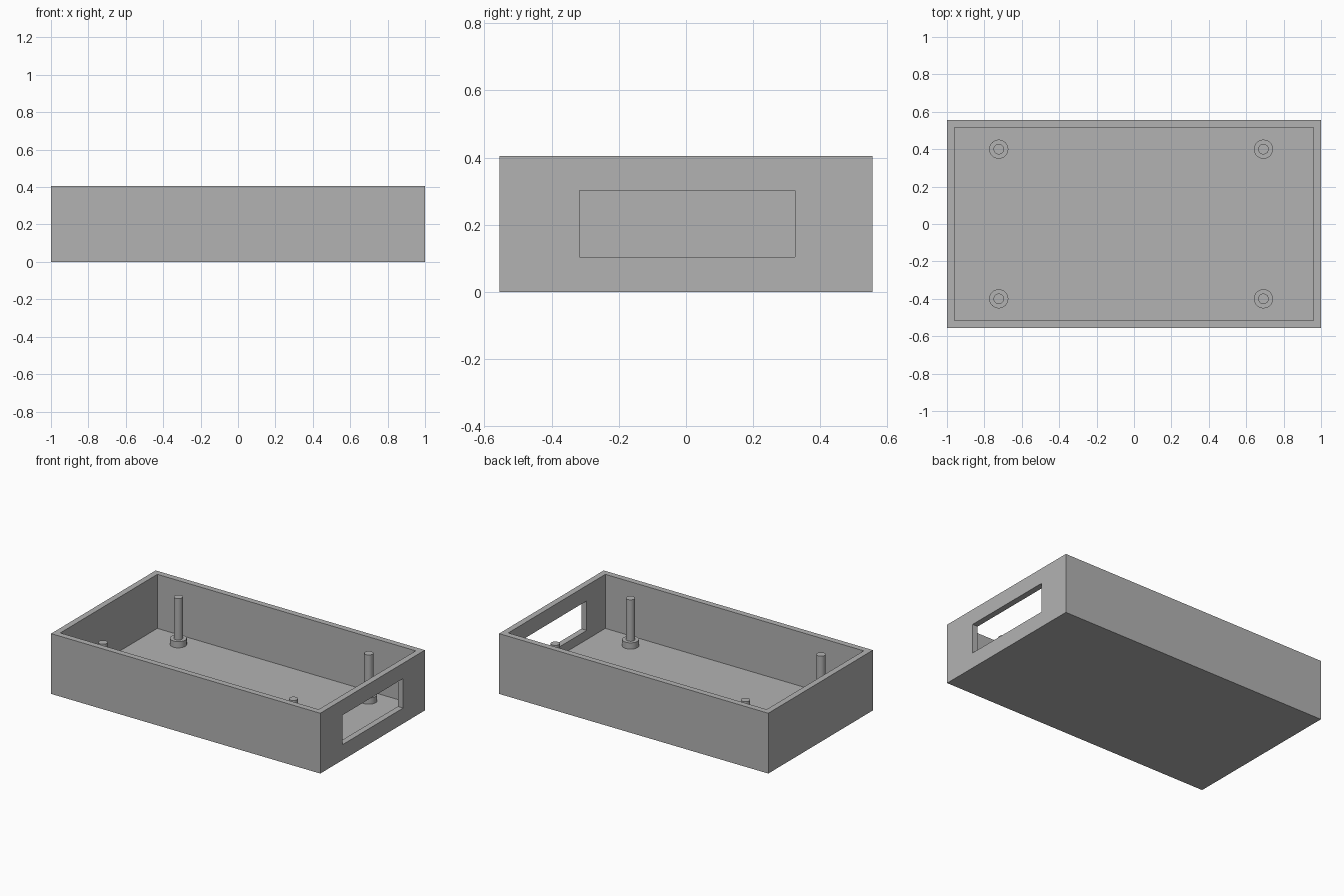
import bpy
import math

LENGTH, WIDTH, HEIGHT = 2.0, 1.11, 0.405
WALL, FLOOR = 0.04, 0.042

cube = bpy.data.objects.get("Cube")
if cube:
    bpy.data.objects.remove(cube, do_unlink=True)

grey = bpy.data.materials.new("plain grey")
grey.use_nodes = True
colour = (0.45, 0.45, 0.45, 1)
grey.diffuse_color = colour
grey.node_tree.nodes["Principled BSDF"].inputs["Base Color"].default_value = colour


def box(name, low, high):
    """Axis-aligned box between two corners."""
    centre = [(a + b) / 2 for a, b in zip(low, high)]
    bpy.ops.mesh.primitive_cube_add(size=1, location=centre)
    obj = bpy.context.object
    obj.name = name
    obj.scale = [b - a for a, b in zip(low, high)]
    bpy.ops.object.transform_apply(location=True, rotation=False, scale=True)
    obj.data.materials.append(grey)
    return obj


def cut(target, cutter):
    """Subtract the cutter from the target, then discard it."""
    cutter.hide_render = True
    mod = target.modifiers.new("cut", 'BOOLEAN')
    mod.operation = 'DIFFERENCE'
    mod.solver = 'EXACT'
    mod.object = cutter
    bpy.context.view_layer.objects.active = target
    bpy.ops.object.modifier_apply(modifier=mod.name)
    bpy.data.objects.remove(cutter, do_unlink=True)


def cylinder(name, x, y, radius, bottom, top):
    bpy.ops.mesh.primitive_cylinder_add(
        vertices=40, radius=radius, depth=top - bottom,
        location=(x, y, (bottom + top) / 2))
    obj = bpy.context.object
    obj.name = name
    obj.data.materials.append(grey)
    bpy.ops.object.shade_smooth_by_angle(angle=math.radians(30))


# Open tray with a window in one end wall
hx, hy = LENGTH / 2, WIDTH / 2
tray = box("tray", (-hx, -hy, 0), (hx, hy, HEIGHT))
cut(tray, box("cavity_cutter", (WALL - hx, WALL - hy, FLOOR),
              (hx - WALL, hy - WALL, HEIGHT + 0.1)))
cut(tray, box("window_cutter", (hx - 0.1, -0.317, 0.104), (hx + 0.1, 0.325, 0.302)))

# Four mounting posts, each with a wider collar at the foot
for side, x in (("right", -0.723), ("left", 0.692)):
    for end, y in (("front", -0.40), ("back", 0.40)):
        cylinder(f"{end}_{side}_collar", x, y, 0.051, FLOOR - 0.01, 0.084)
        cylinder(f"{end}_{side}_post", x, y, 0.028, FLOOR - 0.01, 0.362)
